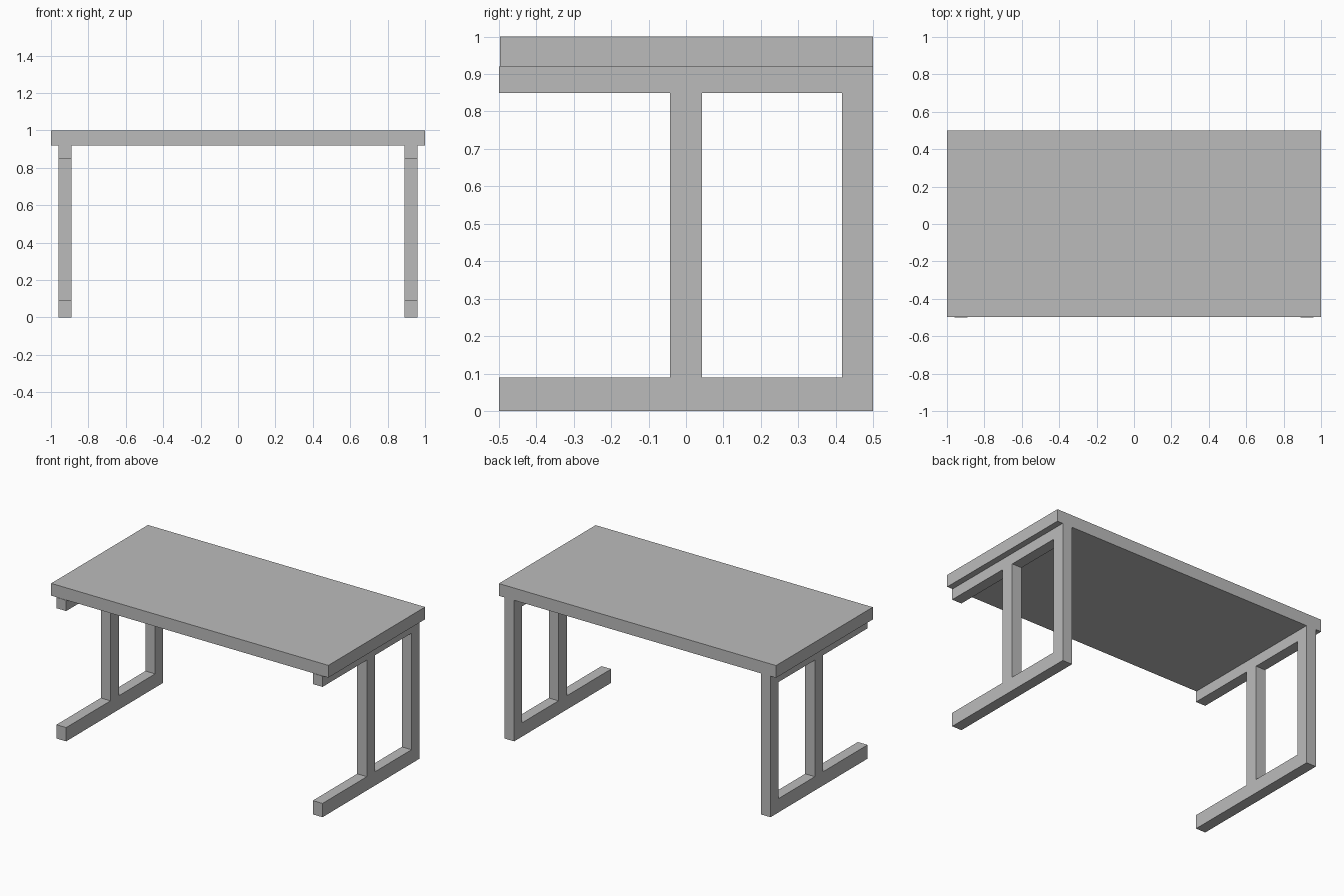
import bpy
import bmesh

cube = bpy.data.objects.get("Cube")
if cube:
    bpy.data.objects.remove(cube, do_unlink=True)

# One plain grey for the whole desk
grey = bpy.data.materials.new("plain_grey")
grey.use_nodes = True
colour = (0.5, 0.5, 0.5, 1.0)
grey.diffuse_color = colour
grey.node_tree.nodes["Principled BSDF"].inputs["Base Color"].default_value = colour


def add_object(name, bm):
    bmesh.ops.recalc_face_normals(bm, faces=bm.faces)
    mesh = bpy.data.meshes.new(name)
    bm.to_mesh(mesh)
    bm.free()
    mesh.materials.append(grey)
    obj = bpy.data.objects.new(name, mesh)
    bpy.context.collection.objects.link(obj)
    return obj


def slab(name, low, high):
    bm = bmesh.new()
    bmesh.ops.create_cube(bm, size=1)
    for v in bm.verts:
        for i in range(3):
            v.co[i] = high[i] if v.co[i] > 0 else low[i]
    return add_object(name, bm)


def side_frame(name, x_inner, x_outer):
    """Foot, top rail, middle post and rear post as one welded solid."""
    ys = (-0.5, -0.043, 0.043, 0.417, 0.5)
    zs = (0, 0.09, 0.85, 0.92)
    openings = {(0, 1), (2, 1)}
    bm = bmesh.new()
    grid = [[bm.verts.new((x_inner, y, z)) for z in zs] for y in ys]
    for i in range(len(ys) - 1):
        for j in range(len(zs) - 1):
            if (i, j) not in openings:
                bm.faces.new((grid[i][j], grid[i + 1][j],
                              grid[i + 1][j + 1], grid[i][j + 1]))
    # Give the profile its thickness
    result = bmesh.ops.extrude_face_region(bm, geom=bm.faces[:], use_keep_orig=True)
    moved = [g for g in result["geom"] if isinstance(g, bmesh.types.BMVert)]
    bmesh.ops.translate(bm, verts=moved, vec=(x_outer - x_inner, 0, 0))
    return add_object(name, bm)


# Tabletop
slab("tabletop", (-1, -0.497, 0.92), (1, 0.5, 1))

# Pair of side frames
for side, name in ((1, "left_side_frame"), (-1, "right_side_frame")):
    side_frame(name, side * 0.89, side * 0.96)
